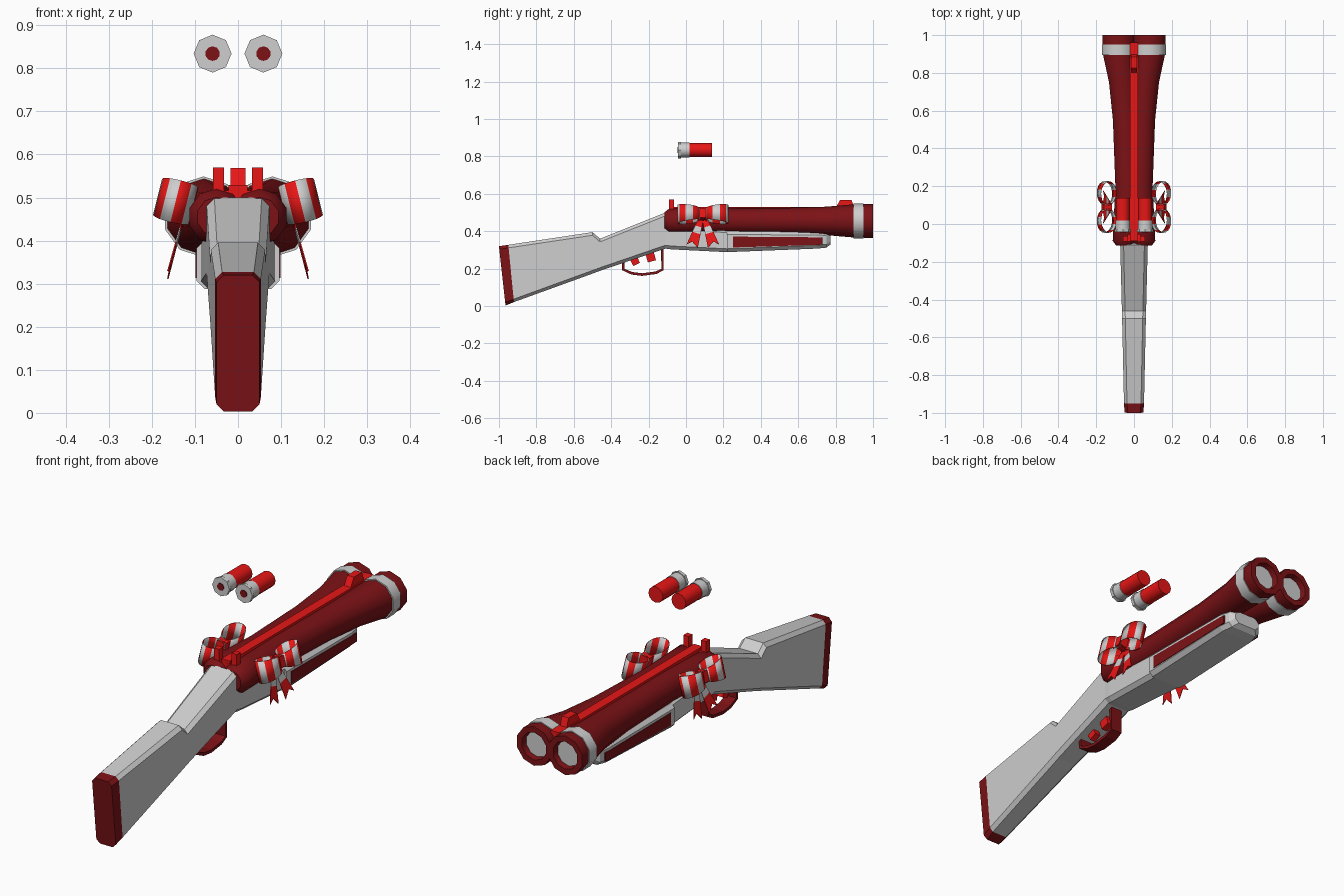
import bpy, bmesh, math
from math import sin, cos, pi, radians
from mathutils import Vector, Matrix

cube = bpy.data.objects.get("Cube")
if cube:
    bpy.data.objects.remove(cube)


def material(name, rgb):
    m = bpy.data.materials.new(name)
    m.use_nodes = True
    m.diffuse_color = (*rgb, 1)
    bsdf = m.node_tree.nodes["Principled BSDF"]
    bsdf.inputs["Base Color"].default_value = (*rgb, 1)
    bsdf.inputs["Roughness"].default_value = 0.7
    return m


WHITE = material("white", (0.62, 0.62, 0.62))
RED = material("bright_red", (0.8, 0.008, 0.008))
DARK = material("dark_red", (0.2, 0.006, 0.008))


def finish(name, bm, mats, smooth=None, thick=0):
    bmesh.ops.recalc_face_normals(bm, faces=bm.faces)
    me = bpy.data.meshes.new(name)
    bm.to_mesh(me)
    bm.free()
    for m in mats:
        me.materials.append(m)
    ob = bpy.data.objects.new(name, me)
    bpy.context.collection.objects.link(ob)
    if thick:
        mod = ob.modifiers.new("thickness", 'SOLIDIFY')
        mod.thickness = thick
        mod.offset = 0
    if smooth:
        bpy.ops.object.select_all(action='DESELECT')
        ob.select_set(True)
        bpy.context.view_layer.objects.active = ob
        bpy.ops.object.shade_smooth_by_angle(angle=radians(smooth))
    return ob


def grid(name, rows, mats, closed=False, caps=False, rule=None, smooth=None, thick=0):
    """Skin rows of points; rule(row) picks the material of each strip."""
    bm = bmesh.new()
    vs = [[bm.verts.new(p) for p in row] for row in rows]
    n = len(rows[0])
    for i in range(len(vs) - 1):
        for j in range(n if closed else n - 1):
            k = (j + 1) % n
            f = bm.faces.new((vs[i][j], vs[i][k], vs[i + 1][k], vs[i + 1][j]))
            f.material_index = rule(i) if rule else 0
    if caps:
        bm.faces.new(vs[0])
        bm.faces.new(vs[-1])
    return finish(name, bm, mats, smooth, thick)


def lathe(name, stations, z, sides, mat, smooth=45):
    """Round part along y; each station is (y, centre x, radius)."""
    rows = [[(c + r * cos(pi / 2 + 2 * pi * k / sides), y, z + r * sin(pi / 2 + 2 * pi * k / sides))
             for k in range(sides)] for y, c, r in stations]
    return grid(name, rows, [mat], closed=True, caps=True, smooth=smooth)


def box(name, centre, size, mat, tilt=0, axis='X'):
    bm = bmesh.new()
    bmesh.ops.create_cube(bm, size=1, matrix=Matrix.Translation(centre)
                          @ Matrix.Rotation(radians(tilt), 4, axis)
                          @ Matrix.Diagonal((*size, 1)))
    return finish(name, bm, [mat])


def section(ty, tz, by, bz, w, c):
    """Chamfered cross-section between a top and a bottom point."""
    top, bot = Vector((0, ty, tz)), Vector((0, by, bz))
    d = (top - bot).normalized() * c
    half = [(w - c, bot), (w, bot + d), (w, top - d), (w - c, top)]
    return ([(x, p.y, p.z) for x, p in half] +
            [(-x, p.y, p.z) for x, p in reversed(half)])


# Stock, butt pad and fore-end
pad_front = (-0.95, 0.327, -0.92, 0.021, 0.053, 0.016)
stock = [pad_front,
         (-0.5, 0.395, -0.5, 0.173, 0.063, 0.017),
         (-0.46, 0.36, -0.46, 0.188, 0.064, 0.017),
         (-0.11, 0.5, -0.11, 0.307, 0.073, 0.018),
         (-0.08, 0.43, -0.08, 0.303, 0.076, 0.018),
         (0.22, 0.41, 0.22, 0.288, 0.086, 0.018)]
fore = [(0.22, 0.4, 0.22, 0.288, 0.096, 0.018),
        (0.7, 0.398, 0.7, 0.307, 0.096, 0.018),
        (0.75, 0.395, 0.75, 0.312, 0.085, 0.018),
        (0.772, 0.385, 0.772, 0.328, 0.065, 0.018)]
pad = [(-1.0, 0.32, -0.965, 0.003, 0.05, 0.017), pad_front]
for name, stations, mat in (("stock", stock, WHITE), ("fore_end", fore, WHITE),
                            ("butt_pad", pad, DARK)):
    grid(name, [section(*s) for s in stations], [mat], closed=True, caps=True)

# Trigger guard and triggers
guard = [(-0.335, 0.25), (-0.335, 0.195), (-0.29, 0.175), (-0.235, 0.168),
         (-0.16, 0.178), (-0.126, 0.195), (-0.126, 0.315)]
grid("trigger_guard", [[(-0.028, y, z), (0.028, y, z)] for y, z in guard], [DARK], thick=0.014)
box("front_trigger", (0, -0.19, 0.268), (0.03, 0.045, 0.06), RED, 15)
box("rear_trigger", (0, -0.275, 0.245), (0.03, 0.04, 0.05), RED, 25)

# Sight rail and sights
box("sight_rail", (0, 0.435, 0.515), (0.044, 1.05, 0.028), RED)
box("rear_sight_base", (0, -0.075, 0.502), (0.116, 0.032, 0.028), RED)
grid("front_sight", [[(x, 0.80, 0.525), (x, 0.825, 0.568), (x, 0.885, 0.568), (x, 0.9, 0.525)]
                     for x in (-0.017, 0.017)], [RED], closed=True, caps=True)

BARREL_Z = 0.455
barrel = [(-0.115, 0.05, 0.046), (-0.09, 0.05, 0.066), (0, 0.045, 0.067), (0.2, 0.034, 0.068),
          (0.55, 0.045, 0.07), (0.75, 0.06, 0.076), (0.9, 0.08, 0.089), (1.0, 0.08, 0.091),
          (1.0, 0.08, 0.064), (0.97, 0.08, 0.06)]

for s, side in ((1, "left"), (-1, "right")):
    # Barrels with white bands and bores
    lathe(side + "_barrel", [(y, s * c, r) for y, c, r in barrel], BARREL_Z, 10, DARK)
    lathe(side + "_muzzle_band", [(0.895, s * 0.08, 0.094), (0.95, s * 0.08, 0.094)],
          BARREL_Z, 10, WHITE)
    lathe(side + "_bore", [(0.968, s * 0.08, 0.059), (0.974, s * 0.08, 0.059)],
          BARREL_Z, 10, WHITE)
    box(side + "_rear_sight", (s * 0.045, -0.078, 0.533), (0.026, 0.028, 0.074), RED)

    # Inlaid fore-end panel
    grid(side + "_fore_end_panel",
         [[(s * x, 0.25, 0.313), (s * x, 0.73, 0.328), (s * x, 0.73, 0.367), (s * x, 0.25, 0.371)]
          for x in (0.092, 0.099)], [DARK], closed=True, caps=True)

    # Floating cartridge
    cx, cz = s * 0.059, 0.834
    lathe(side + "_cartridge_rim", [(-0.042, cx, 0.044), (-0.027, cx, 0.044)], cz, 8, WHITE, 30)
    lathe(side + "_cartridge_base", [(-0.027, cx, 0.039), (0.018, cx, 0.039)], cz, 12, WHITE)
    lathe(side + "_cartridge_body", [(0.018, cx, 0.037), (0.138, cx, 0.037)], cz, 12, RED)
    lathe(side + "_cartridge_primer", [(-0.045, cx, 0.017), (-0.04, cx, 0.017)], cz, 10, DARK)

    # Bow: striped loops, knot and notched tails
    lean = radians(14)

    def bow(u, v, w):
        return (s * (0.1 + w * cos(lean) - v * sin(lean)), 0.09 + u,
                0.48 + w * sin(lean) + v * cos(lean))

    for e, end in ((1, "back"), (-1, "front")):
        rows = []
        for i in range(21):
            t = 2 * pi * i / 20
            h = 0.024 + 0.026 * sin(t / 2)
            u, w = 0.072 - 0.063 * cos(t), 0.046 + 0.042 * sin(t)
            rows.append([bow(e * u, -h, w), bow(e * u, h, w)])
        grid(f"{side}_bow_{end}_loop", rows, [WHITE, RED], rule=lambda i: (i // 2) % 2,
             smooth=40, thick=0.003)
        rows = []
        for i in range(5):
            t = i / 4
            x, y, z = 0.125 + 0.038 * t, 0.09 + e * (0.012 + 0.045 * t), 0.46 - 0.14 * t
            h = 0.014 + 0.016 * t
            notch = 0.025 if i == 4 else 0
            rows.append([(s * x, y - h, z - e * h * 0.3),
                         (s * (x - notch * 0.25), y, z + notch),
                         (s * x, y + h, z + e * h * 0.3)])
        grid(f"{side}_bow_{end}_tail", rows, [WHITE, RED],
             rule=lambda i: 0 if i == 1 else 1, thick=0.003)
    box(side + "_bow_knot", bow(0, 0, 0.045), (0.045, 0.036, 0.05), RED, -14 * s, 'Y')
